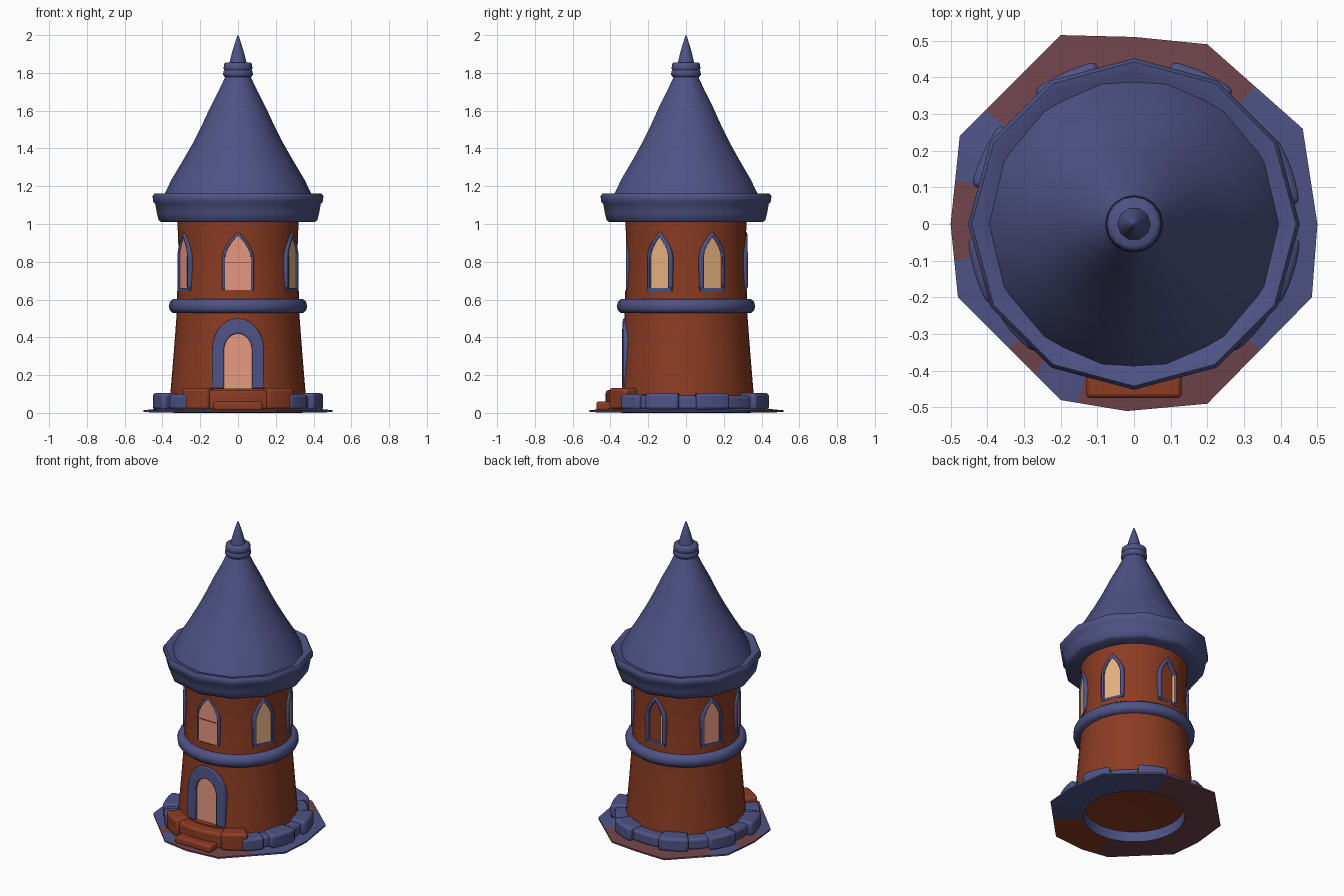
import bpy, bmesh, math
from mathutils import Vector

cube = bpy.data.objects.get("Cube")
if cube:
    bpy.data.objects.remove(cube, do_unlink=True)


def material(name, r, g, b):
    m = bpy.data.materials.new(name)
    m.use_nodes = True
    m.diffuse_color = (r, g, b, 1)
    m.node_tree.nodes["Principled BSDF"].inputs["Base Color"].default_value = (r, g, b, 1)
    return m


BLUE = material("slate blue", .077, .086, .235)
BRICK = material("brick red", .26, .045, .017)
PLUM = material("plum earth", .16, .058, .072)
PINK = material("pink glow", .88, .335, .24)
PEACH = material("peach glow", .9, .37, .24)
TAN = material("tan glow", .9, .49, .245)


def smooth(ob, angle):
    bpy.ops.object.select_all(action="DESELECT")
    bpy.context.view_layer.objects.active = ob
    ob.select_set(True)
    bpy.ops.object.shade_smooth_by_angle(angle=math.radians(angle))


def make(name, verts, faces, mat, bevel=0, angle=40):
    me = bpy.data.meshes.new(name)
    me.from_pydata(verts, [], faces)
    bm = bmesh.new()
    bm.from_mesh(me)
    bmesh.ops.recalc_face_normals(bm, faces=bm.faces)
    bm.to_mesh(me)
    bm.free()
    ob = bpy.data.objects.new(name, me)
    bpy.context.collection.objects.link(ob)
    me.materials.append(mat)
    if bevel:
        b = ob.modifiers.new("soften", "BEVEL")
        b.width, b.segments, b.limit_method = bevel, 2, "ANGLE"
    smooth(ob, angle)
    return ob


def polar(r, deg, z):
    a = math.radians(deg)
    return Vector((r * math.cos(a), r * math.sin(a), z))


def lathe(name, profile, sides, mat, closed=False, **kw):
    """Spin an (r, z) profile around the z axis."""
    n = len(profile)
    verts = [polar(r, 360 * i / sides, z) for i in range(sides) for r, z in profile]
    faces = []
    for i in range(sides):
        j = (i + 1) % sides
        for k in range(n if closed else n - 1):
            m = (k + 1) % n
            faces.append((i * n + k, j * n + k, j * n + m, i * n + m))
    return make(name, verts, faces, mat, **kw)


def arc_block(name, a0, a1, r0, r1, z0, z1, mat, steps=6, bevel=.016):
    """Curved stone block between two angles."""
    verts, faces = [], []
    for i in range(steps + 1):
        a = a0 + (a1 - a0) * i / steps
        verts += [polar(r, a, z) for r, z in ((r0, z0), (r1, z0), (r1, z1), (r0, z1))]
    for i in range(steps):
        for k in range(4):
            m = (k + 1) % 4
            faces.append((4 * i + k, 4 * i + m, 4 * i + 4 + m, 4 * i + 4 + k))
    faces += [(0, 1, 2, 3), tuple(4 * steps + k for k in range(4))]
    return make(name, verts, faces, mat, bevel)


BOX = [(0, 1, 3, 2), (4, 5, 7, 6), (0, 1, 5, 4), (2, 3, 7, 6), (0, 2, 6, 4), (1, 3, 7, 5)]


def box(name, x0, x1, y0, y1, z0, z1, mat, bevel=0):
    verts = [(x, y, z) for x in (x0, x1) for y in (y0, y1) for z in (z0, z1)]
    return make(name, verts, BOX, mat, bevel)


# Tower wall
tower = lathe("tower_wall", [(.365, .02), (.34, .32), (.322, .56), (.322, .64), (.313, .78),
                             (.317, .92), (.322, 1.04), (.275, 1.04), (.275, .1), (.31, .08), (.31, .02)],
              40, BRICK, closed=True)


def arch(hw, bottom, spring, top, pointed, n=8):
    right = [(hw, bottom)]
    for i in range(n + 1):
        t = i / n
        if pointed:
            right.append((hw * (1 - t ** 1.8), spring + (top - spring) * t))
        else:
            a = t * math.pi / 2
            right.append((hw * math.cos(a), spring + (top - spring) * math.sin(a)))
    return right + [(-u, z) for u, z in reversed(right[:-1])]


def on_wall(u, z, r, deg):
    return polar(r, deg, z) + polar(u, deg + 90, 0)


def opening(name, deg, hw, bottom, spring, top, rim, pointed, pane_mat, r, sunk, proud):
    """Cut an arched hole, then fit a pane and a raised surround."""
    inner = arch(hw, bottom, spring, top, pointed)
    outer = arch(hw + rim, bottom, spring, top + rim * 1.25, pointed)
    n = len(inner)
    verts = [on_wall(u, z, d, deg) for d in (r - .022, r + .08) for u, z in outer]
    faces = [tuple(range(n)), tuple(range(n, 2 * n))]
    faces += [(i, (i + 1) % n, n + (i + 1) % n, n + i) for i in range(n)]
    cutter = make(name + "_cutter", verts, faces, BRICK)
    cut = tower.modifiers.new(name, "BOOLEAN")
    cut.object, cut.operation, cut.solver = cutter, "DIFFERENCE", "EXACT"
    bpy.context.view_layer.objects.active = tower
    bpy.ops.object.modifier_apply(modifier=name)
    bpy.data.objects.remove(cutter, do_unlink=True)
    # Pane set in the hole
    pane = arch(hw + .004, bottom - .002, spring, top + .004, pointed)
    make(name + "_pane", [on_wall(u, z, r - sunk, deg) for u, z in pane], [tuple(range(n))], pane_mat)
    # Raised surround
    rings = [(inner, -.025), (inner, proud), (outer, proud - .005), (outer, -.025)]
    verts = [on_wall(u, z, r + d, deg) for loop, d in rings for u, z in loop]
    faces = [(k * n + i, k * n + i + 1, (k + 1) % 4 * n + i + 1, (k + 1) % 4 * n + i)
             for k in range(4) for i in range(n - 1)]
    faces += [(0, n, 2 * n, 3 * n), (n - 1, 2 * n - 1, 3 * n - 1, 4 * n - 1)]
    make(name + "_surround", verts, faces, BLUE, .006)


# Door and the ring of six windows
opening("door", 270, .074, .13, .33, .42, .064, False, PEACH, .322, 0, .017)
opening("front_window", 270, .068, .65, .82, .94, .016, True, PINK, .314, 0, .006)
for label, deg, glow in (("front_left", 334, TAN), ("back_left", 26, TAN), ("back", 90, BRICK),
                         ("back_right", 154, PINK), ("front_right", 206, PINK)):
    opening(label + "_window", deg, .051, .66, .825, .932, .023, True, glow, .314,
            .012 if deg == 90 else -.004, .013)
    sill = [on_wall(u, z, r, deg) for u in (-.072, .072) for r in (.29, .322) for z in (.646, .661)]
    make(label + "_sill", sill, BOX, BLUE)
box("front_window_bar", -.067, .067, -.317, -.311, .795, .8, BRICK)
box("back_window_reveal", -.052, -.044, .3, .327, .664, .85, TAN)
smooth(tower, 30)

# Belt course around the middle
lathe("belt_course", [(.30, .53), (.345, .528), (.362, .545), (.366, .567), (.36, .59),
                      (.342, .604), (.30, .604)], 24, BLUE, closed=True, angle=60)

# Eaves rim with a sloping gutter behind it
lathe("eaves_rim", [(.29, 1.015), (.405, 1.01), (.42, 1.02), (.43, 1.06), (.438, 1.105), (.45, 1.12),
                    (.452, 1.148), (.442, 1.162), (.41, 1.156), (.375, 1.135), (.29, 1.135)],
      12, BLUE, closed=True, angle=50)

# Faceted roof
lathe("roof_cone", [(.398, 1.14), (.352, 1.235), (.292, 1.335), (.238, 1.43), (.19, 1.525), (.146, 1.62),
                    (.102, 1.705), (.062, 1.79)], 14, BLUE, angle=40)

# Finial collar and spike
lathe("finial_collar", [(.05, 1.776), (.07, 1.778), (.079, 1.79), (.077, 1.808), (.072, 1.815), (.076, 1.823),
                        (.074, 1.848), (.062, 1.856), (.03, 1.856)], 16, BLUE, angle=60)
lathe("finial_spike", [(.046, 1.85), (.034, 1.9), (.016, 1.96), (.004, 1.995), (0, 2)], 10, BLUE)

# Foundation stones, left open at the steps
arc_block("foundation_ring", -52, 232, .33, .425, .015, .092, BLUE, 36)
for i, deg in enumerate((-17, 19, 65, 115, 155, 197)):
    arc_block(f"foundation_stone_{i + 1}", deg - 12, deg + 12, .34, .455, .015, .105, BLUE)
for side, deg in (("left", -43), ("right", 223)):
    arc_block(f"corner_stone_{side}", deg - 9, deg + 9, .33, .445, .015, .1, BLUE)

# Entrance steps
arc_block("landing", 244, 296, .31, .425, .015, .122, BRICK)
box("lower_step", -.13, .13, -.475, -.38, .012, .06, BRICK, .012)
for side, deg in (("left", 302), ("right", 238)):
    arc_block(f"step_cheek_{side}", deg - 11, deg + 11, .33, .44, .015, .132, BRICK)

# Irregular ground slab with a shallow recess below, patched by direction
corners = [(.5, 0), (.46, .26), (.2, .49), (0, .51), (-.2, .515), (-.475, .24),
           (-.5, 0), (-.48, -.2), (-.2, -.48), (-.02, -.51), (.2, -.49), (.485, -.2)]
edge = []
for i, c in enumerate(corners):
    a, b = Vector(c), Vector(corners[(i + 1) % len(corners)])
    edge += [a.lerp(b, t / 4) for t in range(4)]
n = len(edge)
verts = []
for p in edge:
    q = p.normalized()
    verts += [q * .305, p, p, q * .35]
verts = [(v.x, v.y, (0, .004, .014, .03)[i % 4]) for i, v in enumerate(verts)]
faces = [(4 * i + k, 4 * i + k + 1, (i + 1) % n * 4 + k + 1, (i + 1) % n * 4 + k)
         for i in range(n) for k in range(3)]
slab = make("ground_slab", verts, faces, BLUE)
for extra in (PLUM, BRICK):
    slab.data.materials.append(extra)
for f in slab.data.polygons:
    deg = math.degrees(math.atan2(f.center.y, f.center.x)) % 360
    if f.normal.z < -.5:
        f.material_index = 2 if 255 < deg < 320 else 1 if 75 < deg < 255 else 0
    elif any(a < deg < b for a, b in ((45, 145), (166, 190), (225, 236), (250, 315))):
        f.material_index = 1
lathe("recess_lip", [(.305, 0), (.3, .065)], 40, BLUE)
lathe("recess_floor", [(.3, .065), (.15, .075), (0, .078)], 40, BRICK)
